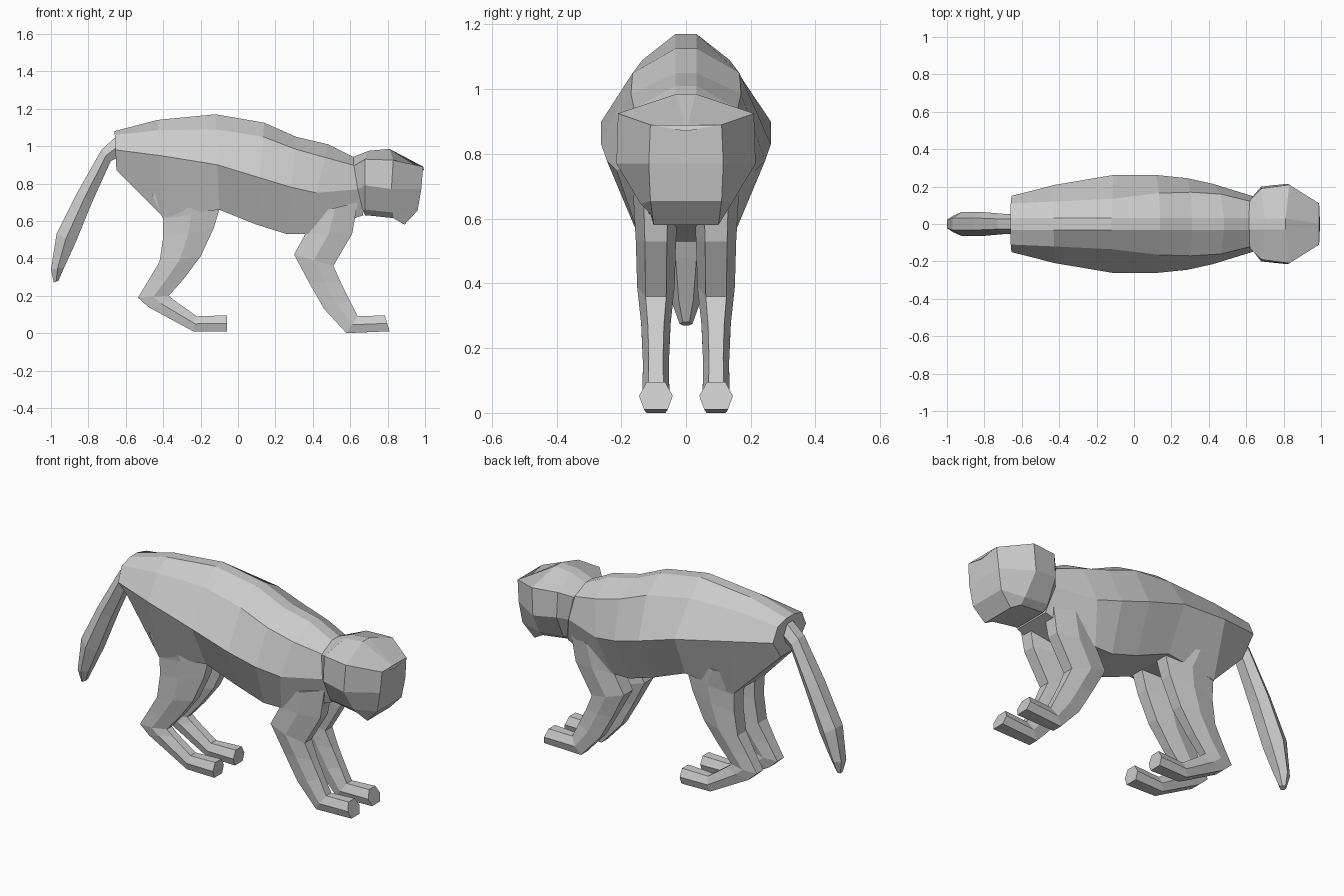
import bpy, bmesh
from mathutils import Vector


def make_object(name, rings, caps):
    """Skin closed rings of equal length; caps lists index tuples closing both ends."""
    bm = bmesh.new()
    rows = [[bm.verts.new(p) for p in r] for r in rings]
    n = len(rows[0])
    for a, b in zip(rows, rows[1:]):
        for i in range(n):
            j = (i + 1) % n
            bm.faces.new((a[i], a[j], b[j], b[i]))
    for row in (rows[0], rows[-1]):
        for f in caps:
            bm.faces.new([row[i] for i in f])
    bmesh.ops.remove_doubles(bm, verts=bm.verts, dist=0.0005)
    bmesh.ops.recalc_face_normals(bm, faces=bm.faces)
    me = bpy.data.meshes.new(name)
    bm.to_mesh(me)
    bm.free()
    ob = bpy.data.objects.new(name, me)
    bpy.context.collection.objects.link(ob)
    return ob


def symmetric_loft(name, halves):
    """Loft half profiles running top to bottom, mirrored across y = 0."""
    k = len(halves[0])
    rings = [list(h) + [(x, -y, z) for x, y, z in reversed(h)] for h in halves]
    caps = [(i, i + 1, 2 * k - 2 - i, 2 * k - 1 - i) for i in range(k - 1)]
    return make_object(name, rings, caps)


def limb(name, sections, yc=0.0, front=0.55, back=0.7):
    """Six-sided limb; section = front x, z, back x, z, half width."""
    rings = []
    for fx, fz, bx, bz, w in sections:
        mx, mz = (fx + bx) / 2, (fz + bz) / 2
        rings.append([(fx, yc - front * w, fz), (fx, yc + front * w, fz),
                      (mx, yc + w, mz), (bx, yc + back * w, bz),
                      (bx, yc - back * w, bz), (mx, yc - w, mz)])
    return make_object(name, rings, [(0, 1, 2, 5), (5, 2, 3, 4)])


# Torso: top x, bottom x, top z, shoulder (w, z), flank (w, z), belly (w, z)
torso = [
    (-0.66, -0.65, 1.08, 0.11, 1.06, 0.15, 0.98, 0.07, 0.87),
    (-0.43, -0.40, 1.14, 0.12, 1.085, 0.21, 0.95, 0.145, 0.62),
    (-0.12, -0.10, 1.17, 0.135, 1.09, 0.262, 0.90, 0.15, 0.66),
    (0.14, 0.10, 1.125, 0.165, 1.05, 0.262, 0.83, 0.14, 0.58),
    (0.31, 0.26, 1.05, 0.17, 0.985, 0.245, 0.78, 0.14, 0.53),
    (0.48, 0.37, 1.01, 0.16, 0.94, 0.215, 0.75, 0.14, 0.53),
    (0.62, 0.67, 0.94, 0.12, 0.895, 0.145, 0.77, 0.11, 0.63),
]
halves = []
for xt, xb, zt, w2, z2, w3, z3, w4, z4 in torso:
    pts = [(0.033, zt), (w2, z2), (w3, z3), (w4, z4)]
    halves.append([(xt + (xb - xt) * (zt - z) / (zt - z4), y, z) for y, z in pts])
symmetric_loft("torso", halves)

# Head: crown, brow, cheek, jaw, underside per ring
symmetric_loft("head", [
    [(0.61, 0.03, 0.94), (0.62, 0.13, 0.895), (0.64, 0.15, 0.77), (0.67, 0.12, 0.65), (0.68, 0.1, 0.63)],
    [(0.70, 0.03, 0.975), (0.68, 0.19, 0.93), (0.68, 0.20, 0.79), (0.68, 0.14, 0.66), (0.69, 0.1, 0.63)],
    [(0.81, 0.03, 0.985), (0.83, 0.21, 0.925), (0.82, 0.215, 0.77), (0.83, 0.14, 0.645), (0.83, 0.11, 0.615)],
    [(0.995, 0.0, 0.87), (0.99, 0.11, 0.89), (0.98, 0.115, 0.77), (0.96, 0.11, 0.655), (0.89, 0.10, 0.58)],
])

# Tail
limb("tail", [
    (-0.62, 0.95, -0.63, 1.07, 0.05),
    (-0.68, 0.92, -0.73, 0.98, 0.055),
    (-0.78, 0.70, -0.86, 0.75, 0.065),
    (-0.87, 0.48, -0.97, 0.53, 0.065),
    (-0.93, 0.35, -1.0, 0.34, 0.045),
    (-0.96, 0.28, -0.985, 0.27, 0.02),
], front=0.5, back=0.5)

# Legs, left and right
front_leg = [
    (0.64, 0.70, 0.40, 0.64, 0.07),
    (0.61, 0.53, 0.36, 0.53, 0.062),
    (0.51, 0.36, 0.30, 0.42, 0.058),
    (0.55, 0.27, 0.38, 0.27, 0.045),
    (0.60, 0.17, 0.46, 0.13, 0.04),
    (0.64, 0.09, 0.58, 0.0, 0.042),
    (0.785, 0.095, 0.81, 0.01, 0.052),
]
hind_leg = [
    (-0.12, 0.74, -0.46, 0.74, 0.08),
    (-0.10, 0.66, -0.40, 0.61, 0.065),
    (-0.13, 0.56, -0.40, 0.51, 0.06),
    (-0.20, 0.41, -0.42, 0.38, 0.056),
    (-0.29, 0.29, -0.48, 0.28, 0.046),
    (-0.37, 0.20, -0.535, 0.19, 0.042),
    (-0.34, 0.175, -0.48, 0.14, 0.04),
    (-0.22, 0.09, -0.24, 0.01, 0.042),
    (-0.06, 0.095, -0.06, 0.01, 0.05),
]
for side, s in (("left", 1), ("right", -1)):
    limb("front_leg_" + side, front_leg, 0.093 * s)
    limb("hind_leg_" + side, hind_leg, 0.093 * s)
